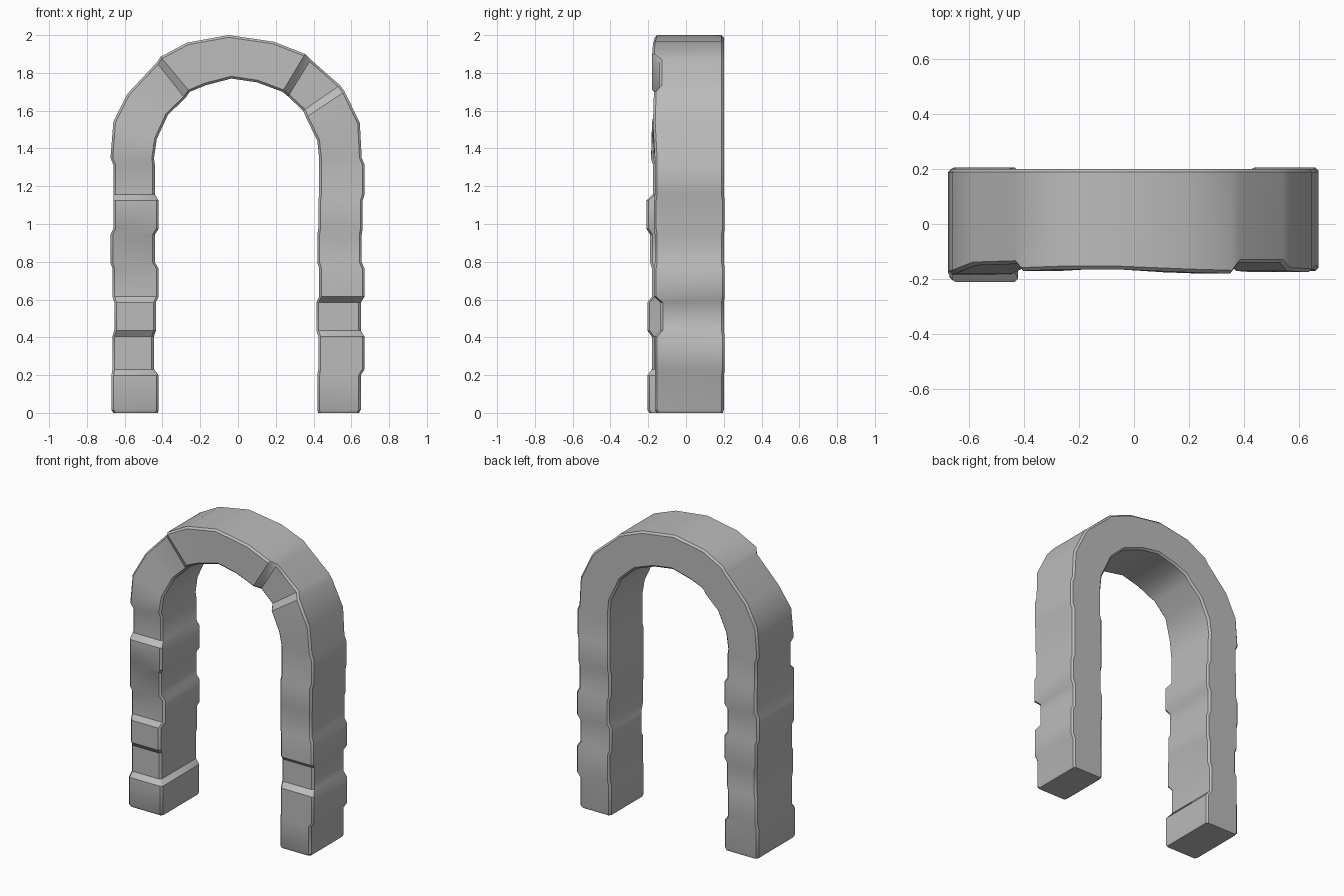
import bpy
import bmesh
from mathutils import Vector

cube = bpy.data.objects.get("Cube")
if cube:
    bpy.data.objects.remove(cube, do_unlink=True)

CHAMFER = 0.012   # worn corner size
JOINT = 0.016     # half height of the sloped step between two stones
COURSES = [0, 0.215, 0.42, 0.6, 0.78, 0.96, 1.14, 1.33]

# Leg stones from the ground up: outer x, inner x, front y
RIGHT_LEG = [(0.67, 0.42, -0.205), (0.665, 0.445, -0.18), (0.655, 0.435, -0.205),
             (0.665, 0.42, -0.18), (0.675, 0.44, -0.19), (0.66, 0.42, -0.21),
             (0.66, 0.44, -0.175)]
LEFT_LEG = [(0.65, 0.42, -0.165), (0.67, 0.425, -0.165), (0.65, 0.415, -0.135),
            (0.67, 0.43, -0.17), (0.655, 0.42, -0.165), (0.66, 0.425, -0.17),
            (0.67, 0.43, -0.165)]

# Arch joints from the right leg to the left: outer x, z, inner x, z, front y
ARCH = [(-0.675, 1.35, -0.445, 1.345, -0.185), (-0.66, 1.54, -0.43, 1.45, -0.18),
        (-0.585, 1.69, -0.37, 1.58, -0.15), (-0.43, 1.855, -0.28, 1.665, -0.145),
        (-0.41, 1.885, -0.255, 1.7, -0.17), (-0.27, 1.96, -0.17, 1.735, -0.165),
        (-0.05, 2.0, -0.035, 1.77, -0.165), (0.19, 1.965, 0.1, 1.75, -0.175),
        (0.355, 1.9, 0.235, 1.7, -0.18), (0.385, 1.87, 0.265, 1.675, -0.14),
        (0.54, 1.735, 0.345, 1.6, -0.14), (0.565, 1.7, 0.36, 1.565, -0.17),
        (0.645, 1.535, 0.42, 1.44, -0.175), (0.655, 1.35, 0.43, 1.345, -0.165)]


def section(bm, ox, oz, ix, iz, front, back):
    """Chamfered rectangular ring across the stonework."""
    outer, inner = Vector((ox, 0, oz)), Vector((ix, 0, iz))
    inset = (inner - outer).normalized() * CHAMFER
    near, far = front + CHAMFER, back - CHAMFER
    ring = [(outer, near), (outer + inset, front), (inner - inset, front), (inner, near),
            (inner, far), (inner - inset, back), (outer + inset, back), (outer, far)]
    return [bm.verts.new((p.x, y, p.z)) for p, y in ring]


def leg_sections(bm, stones, side):
    """Two rings per stone, with a narrow sloping joint between stones."""
    rings = []
    for k, (outer, inner, front) in enumerate(stones):
        low, high = COURSES[k], COURSES[k + 1]
        back = 0.2 + 0.005 * (k % 2)
        if k == 0:
            rings.append(section(bm, side * (outer - 0.01), 0, side * (inner + 0.004),
                                 0, front + 0.01, back - 0.005))
        for z in (low + JOINT, high - JOINT):
            rings.append(section(bm, side * outer, z, side * inner, z, front, back))
    return rings


# Stone archway lofted in one run from foot to foot
bm = bmesh.new()
rings = leg_sections(bm, RIGHT_LEG, -1)
rings += [section(bm, *joint, 0.2) for joint in ARCH]
rings += reversed(leg_sections(bm, LEFT_LEG, 1))
for a, b in zip(rings, rings[1:]):
    for j in range(len(a)):
        n = (j + 1) % len(a)
        bm.faces.new((a[j], a[n], b[n], b[j]))
bm.faces.new(rings[0])
bm.faces.new(rings[-1])
bmesh.ops.recalc_face_normals(bm, faces=bm.faces)

mesh = bpy.data.meshes.new("stone_arch")
bm.to_mesh(mesh)
bm.free()
arch = bpy.data.objects.new("stone_arch", mesh)
bpy.context.collection.objects.link(arch)

# Grey stone
stone = bpy.data.materials.new("grey stone")
stone.use_nodes = True
grey = (0.5, 0.5, 0.5, 1)
stone.diffuse_color = grey
bsdf = stone.node_tree.nodes["Principled BSDF"]
bsdf.inputs["Base Color"].default_value = grey
bsdf.inputs["Roughness"].default_value = 0.9
mesh.materials.append(stone)

bpy.ops.object.select_all(action="DESELECT")
arch.select_set(True)
bpy.context.view_layer.objects.active = arch
bpy.ops.object.shade_smooth_by_angle(angle=0.6)
